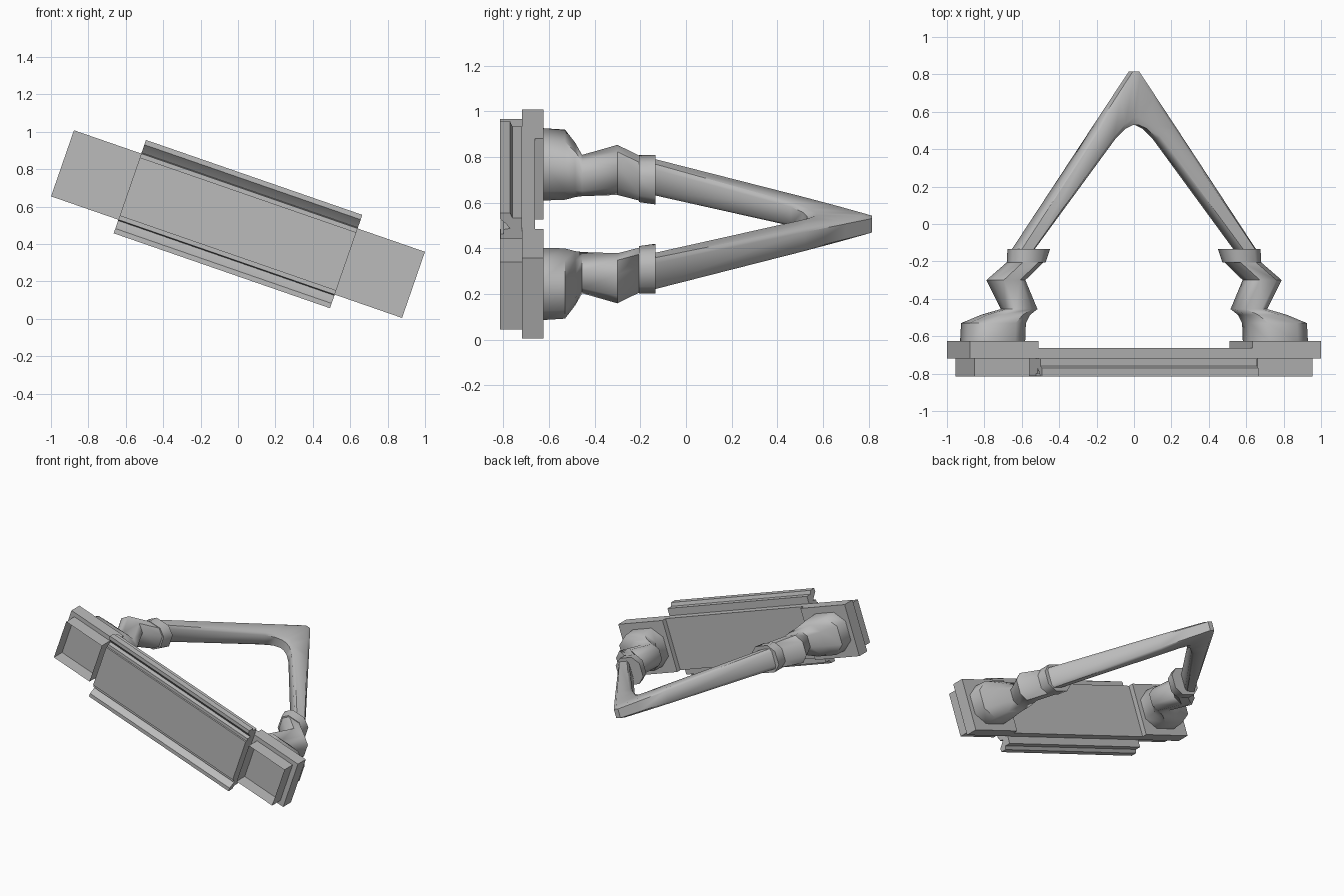
import bpy, bmesh, math
from mathutils import Matrix, Vector

if "Cube" in bpy.data.objects:
    bpy.data.objects.remove(bpy.data.objects["Cube"])

# Everything is modelled level, then tilted about the front-back axis
TILT = Matrix.Translation((0, 0, 0.506)) @ Matrix.Rotation(math.radians(19.1), 4, 'Y')

grey = bpy.data.materials.new("warm_grey")
grey.use_nodes = True
COLOUR = (0.5, 0.5, 0.5, 1)
grey.diffuse_color = COLOUR
grey.node_tree.nodes["Principled BSDF"].inputs["Base Color"].default_value = COLOUR


def finish(bm, name, smooth=30):
    bmesh.ops.recalc_face_normals(bm, faces=bm.faces)
    bm.transform(TILT)
    mesh = bpy.data.meshes.new(name)
    bm.to_mesh(mesh)
    bm.free()
    mesh.materials.append(grey)
    obj = bpy.data.objects.new(name, mesh)
    bpy.context.collection.objects.link(obj)
    bpy.ops.object.select_all(action='DESELECT')
    obj.select_set(True)
    bpy.context.view_layer.objects.active = obj
    bpy.ops.object.shade_smooth_by_angle(angle=math.radians(smooth))


def loft(name, rings, smooth=30, caps=True):
    """Skin a list of equal-length point rings, capping the ends if asked."""
    bm = bmesh.new()
    rows = [[bm.verts.new(p) for p in ring] for ring in rings]
    n = len(rows[0])
    for a, b in zip(rows, rows[1:]):
        for i in range(n):
            j = (i + 1) % n
            bm.faces.new((a[i], a[j], b[j], b[i]))
    if caps:
        bm.faces.new(rows[0])
        bm.faces.new(rows[-1])
    finish(bm, name, smooth)


def box(name, x, y, z, caps=True):
    ring = lambda yy: [(x[0], yy, z[0]), (x[1], yy, z[0]), (x[1], yy, z[1]), (x[0], yy, z[1])]
    loft(name, [ring(y[0]), ring(y[1])], caps=caps)


def section(inner, outer, half, side=1, k=0.5):
    """Chamfered eight-sided ring from inner to outer point; k near 1 is boxy."""
    a = Vector((inner[0] * side, inner[1], 0))
    b = Vector((outer[0] * side, outer[1], 0))
    mid, r = (a + b) / 2, (b - a) / 2
    corners = [(1, k), (k, 1), (-k, 1), (-1, k), (-1, -k), (-k, -1), (k, -1), (1, -k)]
    return [mid + r * s + Vector((0, 0, half * t)) for s, t in corners]


# Central panel
box("panel", (-0.612, 0.612), (-0.812, -0.662), (-0.165, 0.165))

# Long rails above and below the panel, with a groove and sloping front
RAIL = [(-0.80, 0.165), (-0.80, 0.187), (-0.77, 0.192), (-0.79, 0.215),
        (-0.815, 0.237), (-0.815, 0.264), (-0.77, 0.264), (-0.76, 0.24),
        (-0.718, 0.24), (-0.718, 0.187), (-0.662, 0.187), (-0.662, 0.165)]
for label, s in (("upper", 1), ("lower", -1)):
    loft(label + "_rail", [[(x, y, z * s) for y, z in RAIL] for x in (-0.612, 0.612)], 40)

# Arm profile: depth, centre, half width, half height
ARM = [(-0.63, 0.80, 0.16, 0.14), (-0.53, 0.795, 0.16, 0.135),
       (-0.485, 0.725, 0.12, 0.105), (-0.455, 0.65, 0.09, 0.08),
       (-0.30, 0.725, 0.093, 0.10), (-0.20, 0.61, 0.088, 0.088)]
COLLAR = [(-0.205, 0.61, 0.094, 0.093), (-0.133, 0.595, 0.104, 0.097)]

for label, s in (("left", 1), ("right", -1)):
    span = lambda a, b: sorted((a * s, b * s))
    # End plate, and the thin-walled tray standing open in front of it
    box(label + "_end_plate", span(0.605, 0.993), (-0.718, -0.625), (-0.187, 0.187))
    box(label + "_tray_walls", span(0.645, 0.957), (-0.815, -0.718), (-0.156, 0.156), caps=False)
    # Crooked arm and its collar
    for part, data in (("arm", ARM), ("collar", COLLAR)):
        loft(f"{label}_{part}",
             [section((c - w, y), (c + w, y), h, s) for y, c, w, h in data], 50)

# Bent rod joining both arms at the back
HALF = [((0.592, -0.15), (0.683, -0.15), 0.073), ((0.115, 0.46), (0.222, 0.52), 0.055),
        ((0.06, 0.51), (0.098, 0.70), 0.049), ((0.015, 0.53), (0.018, 0.815), 0.045)]
rings = [section(*h, 1, 0.72) for h in HALF]
rings += [section(*h, -1, 0.72) for h in reversed(HALF)]
loft("bent_rod", rings, 50)
